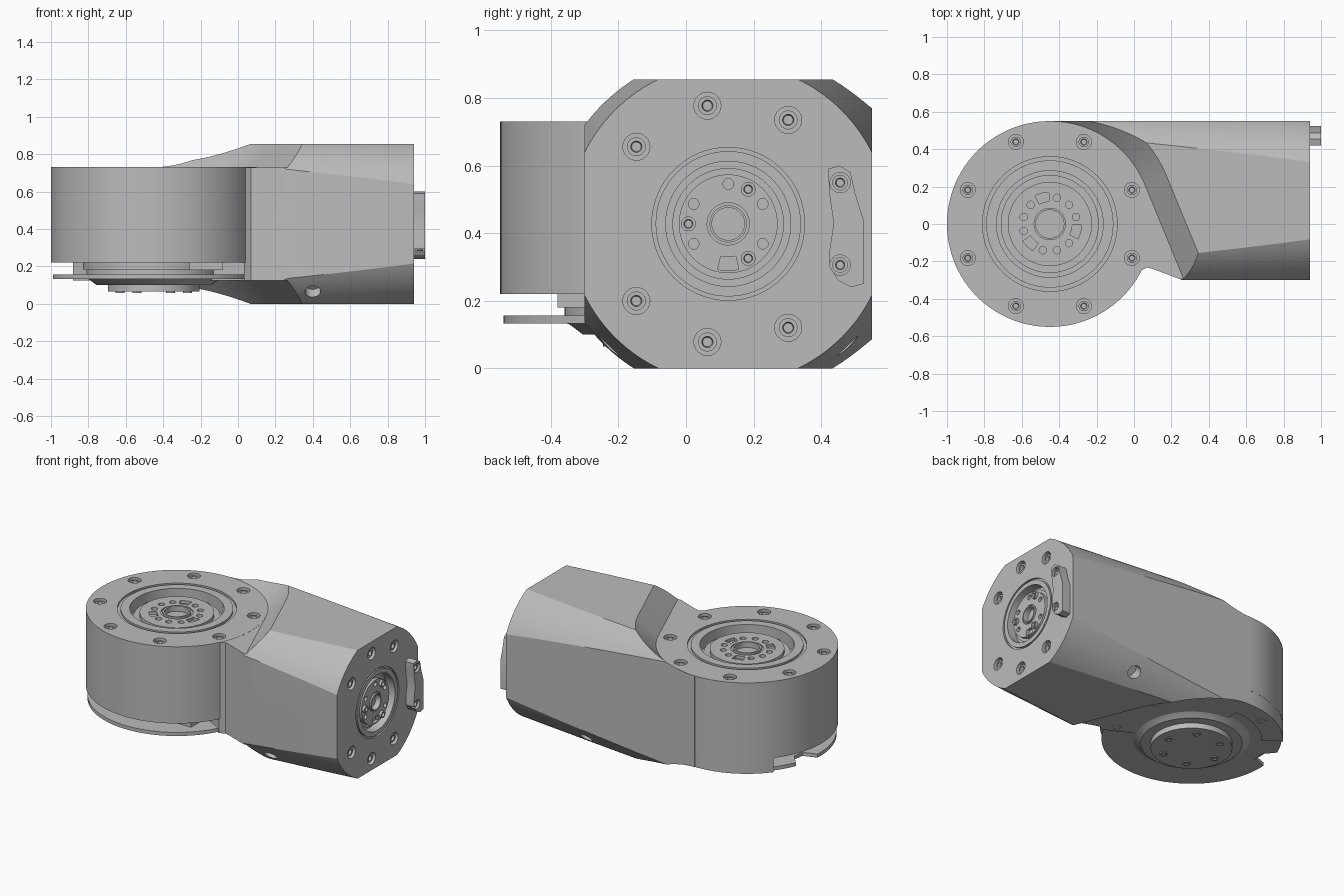
import bpy, bmesh
from math import cos, sin, radians, pi
from mathutils import Matrix, Vector

if "Cube" in bpy.data.objects:
    bpy.data.objects.remove(bpy.data.objects["Cube"])

grey = bpy.data.materials.new("metal grey")
grey.use_nodes = True
grey.diffuse_color = (0.5, 0.5, 0.5, 1)
grey.node_tree.nodes["Principled BSDF"].inputs["Base Color"].default_value = (0.5, 0.5, 0.5, 1)

CX = -0.45            # axis of the round joint
TOP, LOW = 0.73, 0.125
END = 0.94            # end face of the arm
EY, EZ = 0.125, 0.4275
TOP_FRAME = Matrix.Translation((CX, 0, 0.731))
BOTTOM_FRAME = Matrix.Translation((CX, 0, 0)) @ Matrix.Rotation(pi, 4, "X")
AXIS_X = Matrix(((0, 0, 1, 0), (1, 0, 0, 0), (0, 1, 0, 0), (0, 0, 0, 1)))
END_FRAME = Matrix.Translation((END, EY, EZ)) @ AXIS_X


def finish(name, bm, frame):
    bmesh.ops.remove_doubles(bm, verts=bm.verts, dist=1e-5)
    bmesh.ops.recalc_face_normals(bm, faces=bm.faces)
    mesh = bpy.data.meshes.new(name)
    bm.to_mesh(mesh)
    bm.free()
    mesh.transform(frame)
    mesh.materials.append(grey)
    ob = bpy.data.objects.new(name, mesh)
    bpy.context.collection.objects.link(ob)
    return ob


def lathe(name, profile, frame=Matrix(), n=64):
    """Spin (radius, height) points round the local z axis."""
    bm = bmesh.new()
    vs = [bm.verts.new((r, 0, z)) for r, z in profile]
    es = [bm.edges.new(p) for p in zip(vs, vs[1:])]
    bmesh.ops.spin(bm, geom=vs + es, axis=(0, 0, 1), cent=(0, 0, 0), angle=2 * pi, steps=n)
    return finish(name, bm, frame)


def disc(name, r, z0, z1, frame=Matrix(), n=64):
    return lathe(name, [(0, z0), (r, z0), (r, z1), (0, z1)], frame, n)


def ring(name, a, b, z0, z1, frame=Matrix(), n=64):
    return lathe(name, [(a, z0), (b, z0), (b, z1), (a, z1), (a, z0)], frame, n)


def prism(name, low, z0, z1, high=None, frame=Matrix()):
    """Loft one outline to another (or straight up)."""
    bm = bmesh.new()
    a = [bm.verts.new((x, y, z0)) for x, y in low]
    b = [bm.verts.new((x, y, z1)) for x, y in (high or low)]
    bm.faces.new(a)
    bm.faces.new(b)
    for i in range(len(a)):
        j = (i + 1) % len(a)
        bm.faces.new((a[i], a[j], b[j], b[i]))
    return finish(name, bm, frame)


def arc(r, a0, a1, n, cx=0):
    angles = [radians(a0 + (a1 - a0) * i / n) for i in range(n + 1)]
    return [(cx + r * cos(t), r * sin(t)) for t in angles]


def boolean(target, tools, op="DIFFERENCE"):
    bpy.ops.object.select_all(action="DESELECT")
    for t in tools:
        t.select_set(True)
    bpy.context.view_layer.objects.active = tools[0]
    if len(tools) > 1:
        bpy.ops.object.join()
    tool = tools[0]
    mod = target.modifiers.new("cut", "BOOLEAN")
    mod.operation, mod.solver, mod.object = op, "EXACT", tool
    bpy.context.view_layer.objects.active = target
    bpy.ops.object.modifier_apply(modifier=mod.name)
    bpy.data.objects.remove(tool)


def at(frame, r, deg, z=0):
    t = radians(deg)
    return frame @ Matrix.Translation((r * cos(t), r * sin(t), z))


def slope_outline(r):
    """Joint clearance: arc round the joint running into its tangent line."""
    pts = [(-1.5, r)] + arc(r, 90, 22.3, 24, CX)
    x, y = pts[-1]
    return pts + [(x + 0.38, y - 0.925), (-1.5, -1.5)]


# Arm: squared block trimmed by a cone, with sloped shoulders by the joint
footprint = [(CX, 0.551), (1, 0.551), (1, -0.3), (0.26, -0.3), (0.1, -0.24),
             (0.07, -0.233), (0.035, -0.25), (CX, 0)]
housing = prism("housing", footprint, 0, 0.855)
cone = lathe("cone", [(0, -1.6), (0.571, -1.6), (0.475, 0), (0, 0)], END_FRAME, 128)
boolean(housing, [cone], "INTERSECT")
boolean(housing, [prism("upper_clearance", slope_outline(0.55), TOP, TOP + 0.2, slope_outline(0.75))])
boolean(housing, [prism("lower_clearance", slope_outline(0.55), LOW, LOW - 0.2, slope_outline(0.75))])

# Round joint body merged with the arm
boolean(housing, [disc("drum", 0.55, 0.22, 0.731, Matrix.Translation((CX, 0, 0)), 128)], "UNION")

# Recesses, screw holes and service holes
top_holes = [at(TOP_FRAME, 0.475, 22.5 + 45 * i) for i in range(8)]
end_holes = [at(END_FRAME, 0.355, s * a) for a in (60, 100, 140) for s in (1, -1)]
boolean(housing, [disc("hole", 0.04, -0.05, 0.05, f, 24) for f in top_holes + end_holes])
boolean(housing, [ring("groove", 0.34, 0.36, -0.012, 0.05, TOP_FRAME),
                  disc("recess", 0.285, -0.08, 0.05, TOP_FRAME),
                  ring("groove", 0.215, 0.226, -0.012, 0.05, END_FRAME),
                  disc("recess", 0.185, -0.06, 0.05, END_FRAME)])
service = []
for s in (1, -1):
    spot = Vector((0.4, EY + s * 0.355, EZ - 0.3625))
    turn = Vector((0, s, -1)).to_track_quat("Z", "Y").to_matrix().to_4x4()
    service.append(disc("service", 0.042, -0.06, 0.1, Matrix.Translation(spot) @ turn, 32))
boolean(housing, service)


# Output flanges with bolt circles and a hollow hub
def flange(name, frame, r, depth, base, hub, bolt_r, hole_r, holes, slots):
    z = -depth
    ob = lathe(name, [(0, base), (r, base), (r, z), (hub * 1.3, z), (hub * 1.3, z - 0.008),
                      (hub * 1.15, z - 0.008), (hub * 1.15, z + 0.006), (hub, z + 0.006),
                      (hub, z - 0.03), (0, z - 0.03)], frame)
    tools = [disc("bolt_hole", hole_r, z - 0.02, 0.05, at(frame, bolt_r, a), 12) for a in holes]
    for a in slots:
        outer = arc(bolt_r * 1.17, a - 13, a + 13, 6)
        inner = arc(bolt_r * 0.83, a + 13, a - 13, 6)
        tools.append(prism("slot", outer + inner, z - 0.02, 0.05, None, frame))
    boolean(ob, tools)
    return ob


slots = (105, 225, 345)
flange("top_flange", TOP_FRAME, 0.225, 0.025, -0.085, 0.075, 0.145, 0.02,
       [15 + 30 * i for i in range(12) if 15 + 30 * i not in slots], slots)
ring("top_seal", 0.225, 0.262, -0.085, -0.05, TOP_FRAME)
flange("end_flange", END_FRAME, 0.146, 0.015, -0.065, 0.048, 0.118, 0.016,
       (30, 90, 150, 210, 330), (270,))
ring("end_seal", 0.146, 0.165, -0.065, -0.04, END_FRAME)


# Socket-head screws
def screw(frame, r=0.028, z=-0.012):
    lathe("screw", [(0, z - 0.045), (r, z - 0.045), (r, z), (r * 0.6, z),
                    (r * 0.5, z - 0.015), (0, z - 0.015)], frame, 18)


for f in top_holes + end_holes:
    screw(f)
for a in (60, 180, 300):
    screw(at(END_FRAME, 0.118, a), 0.022, 0.002)

# Cable connector on the end face
outline = [(0.42, 0.59), (0.455, 0.6), (0.487, 0.58), (0.5, 0.52), (0.525, 0.44), (0.525, 0.25),
           (0.49, 0.24), (0.45, 0.26), (0.425, 0.3), (0.425, 0.35), (0.437, 0.43), (0.425, 0.51)]
connector = prism("cable_connector", outline, END - 0.01, 1.0, None, AXIS_X)
plug_frames = [Matrix.Translation((1.0, 0.456, EZ + s * 0.122)) @ AXIS_X for s in (1, -1)]
boolean(connector, [disc("hole", 0.03, -0.04, 0.02, f, 24) for f in plug_frames])
for f in plug_frames:
    screw(f, 0.023)

# Underside: skirt wall, notched plate, stepped boss and small block in the gap
JOINT = Matrix.Translation((CX, 0, 0))
prism("skirt_wall", arc(0.549, 88, 142, 20) + arc(0.42, 142, 88, 20), LOW, 0.225, None, JOINT)
plate = prism("base_plate", arc(0.54, 177, 518, 110) + [(-0.44, 0.13), (-0.45, 0.06)],
              0.132, 0.156, None, JOINT)
lathe("lower_boss", [(0, -0.24), (0.38, -0.24), (0.38, -0.185), (0.36, -0.185), (0.36, -0.135),
                     (0.345, -0.13), (0.305, -0.1), (0.245, -0.1), (0.245, -0.065), (0, -0.065)],
      BOTTOM_FRAME)
for a in range(0, 360, 60):
    screw(at(BOTTOM_FRAME, 0.18, a, -0.063), 0.024, 0.004)
for a in (-22.5, 22.5, 112.5):
    screw(at(BOTTOM_FRAME, 0.47, -a, -LOW), 0.032, 0.002)
prism("gap_block", [(-0.26, -0.38), (-0.08, -0.38), (-0.08, -0.22), (-0.26, -0.22)], 0.18, 0.225)

# Smooth the round surfaces, keep the edges sharp
bpy.ops.object.select_all(action="DESELECT")
for ob in bpy.context.scene.objects:
    if ob.type == "MESH":
        ob.select_set(True)
        bpy.context.view_layer.objects.active = ob
bpy.ops.object.shade_smooth_by_angle(angle=radians(25))
